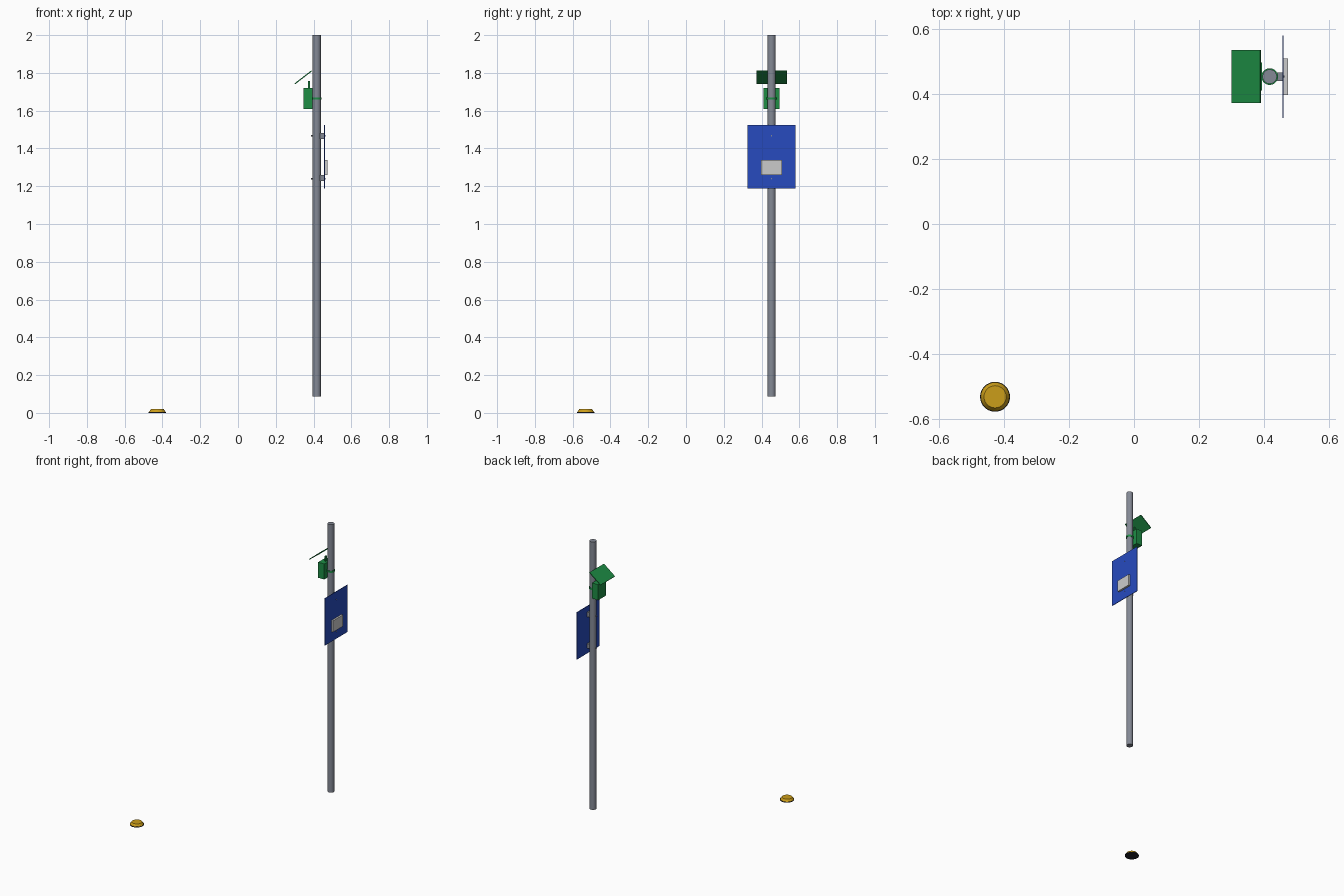
import bpy, math
from mathutils import Vector

if "Cube" in bpy.data.objects:
    bpy.data.objects.remove(bpy.data.objects["Cube"])

PX, PY = 0.417, 0.453          # pole axis


def material(name, rgb):
    m = bpy.data.materials.new(name)
    m.diffuse_color = (*rgb, 1)
    m.use_nodes = True
    m.node_tree.nodes["Principled BSDF"].inputs["Base Color"].default_value = m.diffuse_color
    return m


STEEL = material("steel", (0.23, 0.25, 0.30))
BLUE = material("blue", (0.02, 0.07, 0.52))
GREEN = material("green", (0.013, 0.27, 0.06))
YELLOW = material("yellow", (0.60, 0.34, 0.01))
BLACK = material("black", (0.015, 0.015, 0.02))
PALE = material("pale grey", (0.62, 0.62, 0.62))


def finish(o, name, mat, smooth=False):
    o.name = name
    o.data.materials.append(mat)
    if smooth:
        bpy.ops.object.shade_smooth_by_angle(angle=math.radians(30))
    return o


def box(name, mat, lo, hi):
    lo, hi = Vector(lo), Vector(hi)
    bpy.ops.mesh.primitive_cube_add(size=1, location=(lo + hi) / 2)
    o = bpy.context.object
    o.scale = hi - lo
    bpy.ops.object.transform_apply(location=False, rotation=False, scale=True)
    return finish(o, name, mat)


def frustum(name, mat, x, y, z0, z1, r0, r1=None, rot=(0, 0, 0), sides=32):
    bpy.ops.mesh.primitive_cone_add(vertices=sides, radius1=r0, radius2=r0 if r1 is None else r1,
                                    depth=z1 - z0, location=(x, y, (z0 + z1) / 2), rotation=rot)
    return finish(bpy.context.object, name, mat, True)


# pole
frustum("pole", STEEL, PX, PY, 0.087, 2.0, 0.022)

# sign panel with raised pale plate
box("sign_panel", BLUE, (0.456, PY - 0.127, 1.188), (0.460, PY + 0.127, 1.524))
box("sign_plate", PALE, (0.460, PY - 0.056, 1.259), (0.473, PY + 0.056, 1.340))

# sign brackets and through bolts
for label, zb, zbolt in (("upper", 1.467, 1.467), ("lower", 1.243, 1.240)):
    box(label + "_sign_bracket", STEEL, (0.430, PY - 0.013, zb - 0.016), (0.456, PY + 0.013, zb + 0.016))
    bolt = frustum(label + "_sign_bolt", STEEL, PX, PY, 0, 0.076, 0.0035, sides=12,
                   rot=(0, math.pi / 2, 0))
    bolt.location = (0.424, PY, zbolt)

# green control box, strap and stub
box("control_box", GREEN, (0.346, PY - 0.043, 1.609), (0.394, PY + 0.043, 1.720))
frustum("box_strap", GREEN, PX, PY, 1.658, 1.671, 0.0255)
box("roof_stub", GREEN, (0.371, PY - 0.006, 1.720), (0.380, PY + 0.006, 1.757))

# tilted roof panel
a, b = Vector((0.302, 0, 1.743)), Vector((0.389, 0, 1.810))
d = b - a
roof = box("roof_panel", GREEN, (-d.length / 2, -0.081, -0.003), (d.length / 2, 0.081, 0.003))
roof.location = (a + b) / 2 + Vector((0, PY, 0))
roof.rotation_euler = (0, -math.atan2(d.z, d.x), 0)

# ground stud
frustum("stud_base", BLACK, -0.427, -0.531, 0.0, 0.005, 0.046)
frustum("stud_cap", YELLOW, -0.427, -0.531, 0.005, 0.020, 0.044, 0.034)
